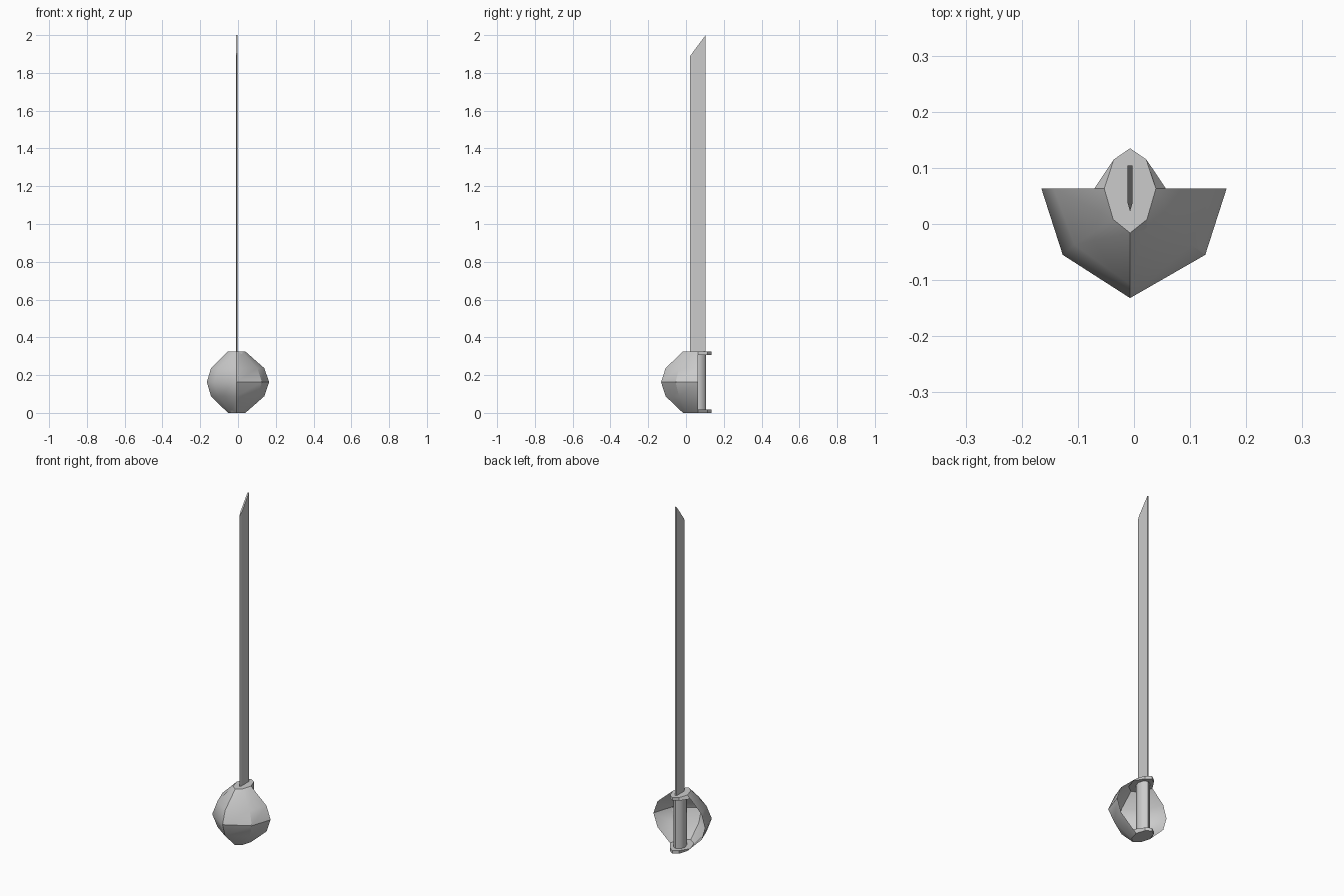
import bpy, bmesh
from math import radians, cos, sin, pi

if "Cube" in bpy.data.objects:
    bpy.data.objects.remove(bpy.data.objects["Cube"])

CX = -0.007   # centre line of blade, grip and plates
H = 0.325     # height of the hilt


def finish(name, bm, angle=None):
    bmesh.ops.recalc_face_normals(bm, faces=bm.faces)
    me = bpy.data.meshes.new(name)
    bm.to_mesh(me)
    bm.free()
    ob = bpy.data.objects.new(name, me)
    bpy.context.collection.objects.link(ob)
    if angle:
        bpy.ops.object.select_all(action='DESELECT')
        ob.select_set(True)
        bpy.context.view_layer.objects.active = ob
        bpy.ops.object.shade_smooth_by_angle(angle=radians(angle))
    return ob


def loft(name, rings, closed=True, angle=None):
    """Skin a list of equal-length point rings; closed rings get end caps."""
    bm = bmesh.new()
    rows = [[bm.verts.new(p) for p in r] for r in rings]
    n = len(rows[0])
    for a, b in zip(rows, rows[1:]):
        for i in range(n if closed else n - 1):
            j = (i + 1) % n
            bm.faces.new((a[i], a[j], b[j], b[i]))
    if closed:
        bm.faces.new(rows[0])
        bm.faces.new(rows[-1])
    return finish(name, bm, angle)


def mirrored(half, z):
    """Half outline from back tip to front tip -> full outline about CX."""
    pts = half + [(-x, y) for x, y in half[-2:0:-1]]
    return [(CX + x, y, z) for x, y in pts]


# End plates, flaring towards the inside of the hilt
outer = [(0, .135), (.029, .115), (.046, .063), (.030, .008), (0, -.016)]
inner = [(0, .135), (.029, .115), (.064, .063), (.042, -.002), (0, -.032)]
loft("pommel_plate", [mirrored(outer, 0), mirrored(inner, .018)])
loft("top_plate", [mirrored(inner, H - .018), mirrored(outer, H)])

# Grip
grip = [[(CX + .031 * cos(i * pi / 4), .063 + .042 * sin(i * pi / 4), z)
         for i in range(8)] for z in (.016, H - .016)]
loft("grip", grip, angle=50)

# Open hand guard: (height, edge half width, corner x, corner y, front y, shift)
levels = [(0, .046, .030, .008, -.016, CX),
          (.088, .141, .104, -.037, -.108, -.002),
          (.163, .165, .127, -.055, -.132, 0),
          (.237, .141, .104, -.037, -.108, -.002),
          (H, .046, .030, .008, -.016, CX)]
guard = [[(s - e, .063, z), (s - c, cy, z), (CX, fy, z), (s + c, cy, z), (s + e, .063, z)]
         for z, e, c, cy, fy, s in levels]
loft("hand_guard", guard, closed=False, angle=36)

# Blade with a ground front edge and a slanted tip
section = [(0, .022), (.0045, .038), (.0045, .104), (-.0045, .104), (-.0045, .038)]
blade = [[(CX + x, y, H - .01) for x, y in section],
         [(CX + x, y, 1.89 + (y - .022) / .082 * .11) for x, y in section]]
loft("blade", blade)
